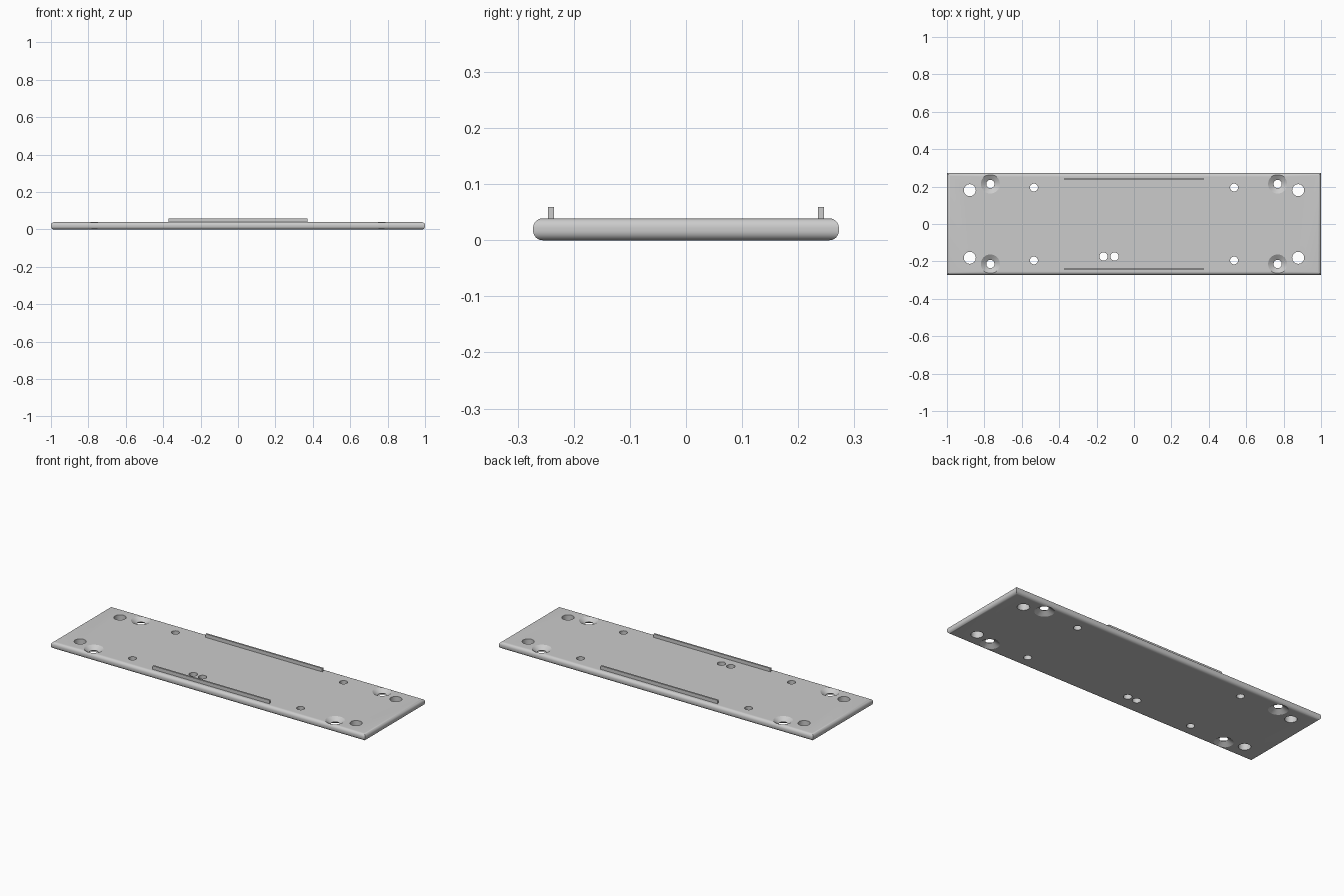
import bpy, bmesh
from math import radians
from mathutils import Matrix, Vector

if "Cube" in bpy.data.objects:
    bpy.data.objects.remove(bpy.data.objects["Cube"])

LENGTH, WIDTH, THICK, ROUND = 2.0, 0.545, 0.039, 0.017

grey = bpy.data.materials.new("plain_grey")
grey.use_nodes = True
COLOUR = (0.6, 0.6, 0.6, 1)
grey.diffuse_color = COLOUR
grey.node_tree.nodes["Principled BSDF"].inputs["Base Color"].default_value = COLOUR


def finish(bm, name):
    bmesh.ops.recalc_face_normals(bm, faces=bm.faces)
    mesh = bpy.data.meshes.new(name)
    bm.to_mesh(mesh)
    bm.free()
    mesh.materials.append(grey)
    obj = bpy.data.objects.new(name, mesh)
    bpy.context.collection.objects.link(obj)
    return obj


def box(size, centre):
    bm = bmesh.new()
    matrix = Matrix.Translation(centre) @ Matrix.Diagonal((*size, 1))
    bmesh.ops.create_cube(bm, size=1, matrix=matrix)
    return bm


def drill(bm, x, y, profile, sides=32):
    """Closed turned cutter from (radius, z) rings."""
    rings = []
    for radius, z in profile:
        ring = bmesh.ops.create_circle(bm, segments=sides, radius=radius,
                                       matrix=Matrix.Translation((x, y, z)))
        rings.append(ring["verts"])
    for low, high in zip(rings, rings[1:]):
        for i in range(sides):
            j = (i + 1) % sides
            bm.faces.new((low[i], low[j], high[j], high[i]))
    bm.faces.new(rings[0])
    bm.faces.new(rings[-1])


# Plate with rounded upper and lower rims
bm = box((LENGTH, WIDTH, THICK), Vector((0, 0, THICK / 2)))
rims = [e for e in bm.edges if abs(e.verts[0].co.z - e.verts[1].co.z) < 0.001]
bmesh.ops.bevel(bm, geom=rims, offset=ROUND, segments=8, profile=0.5, affect="EDGES")
plate = finish(bm, "base_plate")

# Hole cutters: straight, and countersunk from both faces
def straight(radius):
    return [(radius, -0.02), (radius, THICK + 0.02)]

RIM, BORE, OVER = 0.051, 0.022, 0.01
MID = THICK / 2
flare = RIM + OVER * (RIM - BORE) / MID
countersunk = [(flare, -OVER), (BORE, MID), (flare, THICK + OVER)]

bm = bmesh.new()
for sx in (-1, 1):
    for sy in (-1, 1):
        drill(bm, sx * 0.878, sy * 0.181, straight(0.032))
        drill(bm, sx * 0.768, sy * 0.214, countersunk)
        drill(bm, sx * 0.535, sy * 0.195, straight(0.021))
for x in (-0.163, -0.104):
    drill(bm, x, -0.174, straight(0.022))
cutter = finish(bm, "hole_cutter")
cutter.hide_render = True

cut = plate.modifiers.new("holes", "BOOLEAN")
cut.object = cutter
cut.operation = "DIFFERENCE"
cut.solver = "EXACT"
bpy.context.view_layer.objects.active = plate
bpy.ops.object.modifier_apply(modifier=cut.name)
bpy.data.objects.remove(cutter)

# Smooth rims and hole walls, crisp edges elsewhere
bpy.ops.object.select_all(action="DESELECT")
plate.select_set(True)
bpy.ops.object.shade_smooth_by_angle(angle=radians(30))

# Upright rails along the long sides
for name, side in (("front_rail", -1), ("back_rail", 1)):
    finish(box((0.742, 0.01, 0.03), Vector((0, side * 0.2405, 0.044))), name)
